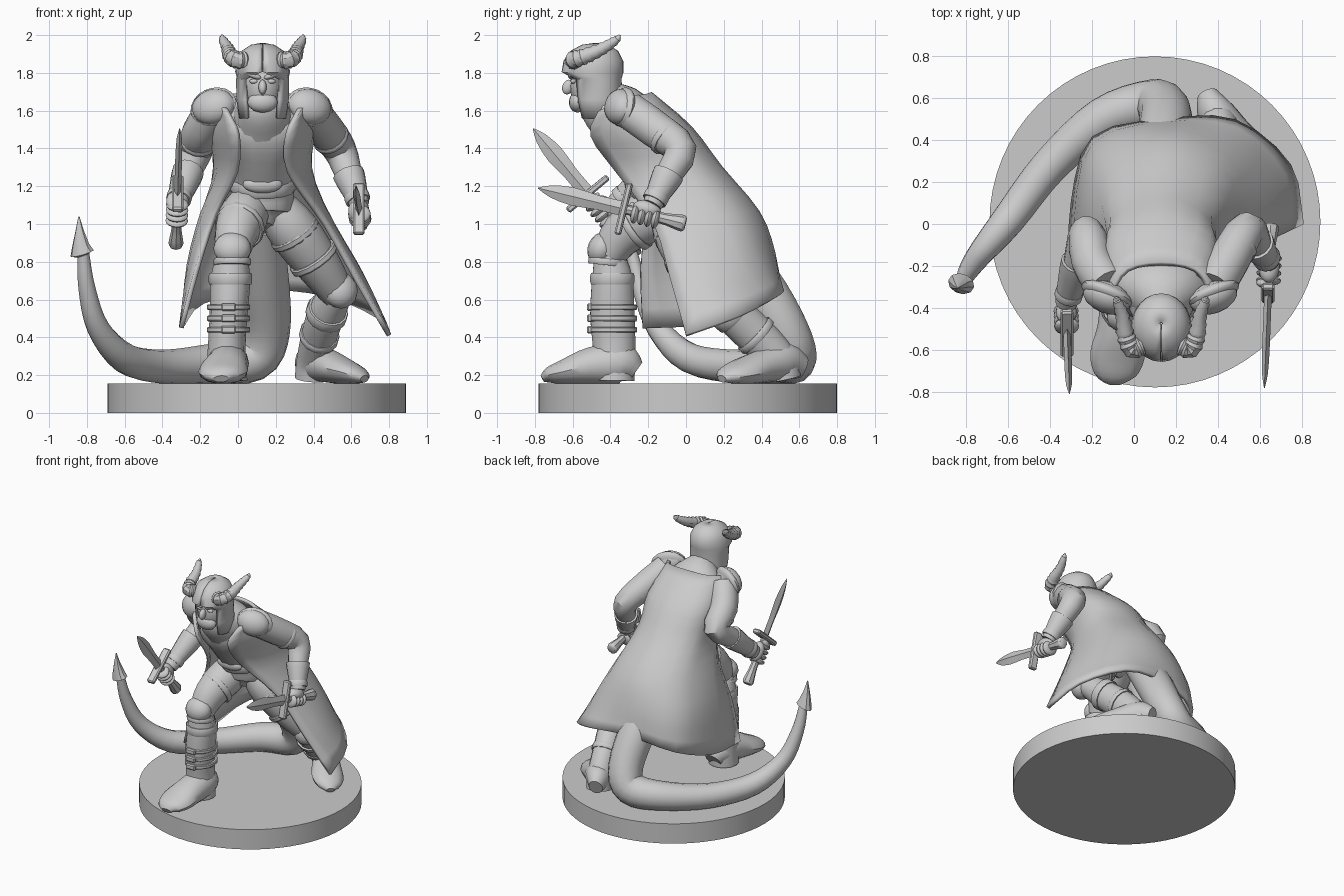
import bpy, bmesh
from math import sin, cos, pi, radians
from mathutils import Vector, Matrix, Euler


def finish(bm, name, sharp=0.6):
    bmesh.ops.recalc_face_normals(bm, faces=bm.faces[:])
    for f in bm.faces:
        f.smooth = True
    for e in bm.edges:
        if len(e.link_faces) == 2 and e.calc_face_angle(0) > sharp:
            e.smooth = False
    me = bpy.data.meshes.new(name)
    bm.to_mesh(me)
    bm.free()
    ob = bpy.data.objects.new(name, me)
    bpy.context.collection.objects.link(ob)
    return ob


def spline(p, n):
    p = [Vector(q) for q in p]
    e = [p[0] * 2 - p[1]] + p + [p[-1] * 2 - p[-2]]
    out = []
    for i in range(1, len(p)):
        a, b, c, d = e[i - 1:i + 3]
        for k in range(n):
            t = k / n
            out.append((b * 2 + (c - a) * t + (a * 2 - b * 5 + c * 4 - d) * t * t
                        + (b * 3 - c * 3 + d - a) * t ** 3) * 0.5)
    return out + [p[-1]]


def loft(name, pts, n=3, seg=14, floor=None, ridge=0):
    """Closed tube through (x, y, z, rx, ry) stations."""
    s = spline(pts, n)
    c = [Vector(q[:3]) for q in s]
    bm, rings, u = bmesh.new(), [], Vector((1, 0, 0))
    for i, q in enumerate(s):
        t = (c[min(i + 1, len(c) - 1)] - c[max(i - 1, 0)]).normalized()
        u = (u - t * u.dot(t)).normalized()
        v = t.cross(u)
        k = 1 + ridge * (i % 2)
        ring = []
        for j in range(seg):
            a = 2 * pi * j / seg
            w = c[i] + u * (q[3] * k * cos(a)) + v * (q[4] * k * sin(a))
            if floor is not None:
                w.z = max(w.z, floor)
            ring.append(bm.verts.new(w))
        rings.append(ring)
    for r0, r1 in zip(rings, rings[1:]):
        for j in range(seg):
            bm.faces.new((r0[j], r0[(j + 1) % seg], r1[(j + 1) % seg], r1[j]))
    bm.faces.new(rings[0])
    bm.faces.new(rings[-1])
    return finish(bm, name)


def sheet(name, rows, thick):
    bm = bmesh.new()
    g = [[bm.verts.new(p) for p in r] for r in rows]
    for a, b in zip(g, g[1:]):
        for j in range(len(a) - 1):
            bm.faces.new((a[j], a[j + 1], b[j + 1], b[j]))
    ob = finish(bm, name)
    m = ob.modifiers.new("thickness", 'SOLIDIFY')
    m.thickness, m.offset = thick, 0
    return ob


def place(loc, size, rot=(0, 0, 0)):
    r = Euler([radians(a) for a in rot]).to_matrix().to_4x4()
    return Matrix.Translation(loc) @ r @ Matrix.Diagonal((*size, 1))


def ball(name, loc, size, rot=(0, 0, 0)):
    bm = bmesh.new()
    bmesh.ops.create_uvsphere(bm, u_segments=16, v_segments=10, radius=1, matrix=place(loc, size, rot))
    return finish(bm, name)


def box(name, loc, size, rot=(0, 0, 0)):
    bm = bmesh.new()
    bmesh.ops.create_cube(bm, size=1, matrix=place(loc, size, rot))
    bmesh.ops.bevel(bm, geom=bm.edges[:], offset=min(size) * 0.25, segments=1, affect='EDGES')
    return finish(bm, name)


def band(name, loc, axis, rx, ry, h):
    a, c = Vector(axis).normalized() * h / 2, Vector(loc)
    return loft(name, [(*(c - a), rx * .96, ry * .96), (*(c - a * .6), rx, ry),
                       (*(c + a * .6), rx, ry), (*(c + a), rx * .96, ry * .96)], 1)


def dagger(side, tip, guard, pommel):
    """Dagger with the fist that grips it."""
    tip, guard, pommel = Vector(tip), Vector(guard), Vector(pommel)
    z = (tip - pommel).normalized()
    x = (Vector((1, 0, 0)) - z * z.x).normalized()
    m = Matrix.Translation(guard) @ Matrix((x, z.cross(x), z)).transposed().to_4x4()
    L, g = (tip - guard).length, (pommel - guard).length
    blade = loft(side + "_dagger_blade", [(0, 0, 0, .018, .04), (0, 0, L * .3, .018, .038),
                 (0, 0, L * .6, .018, .048), (0, 0, L * .85, .014, .032), (0, 0, L, .002, .003)], 2, 4)
    grip = loft(side + "_dagger_grip", [(0, 0, 0, .024, .026), (0, 0, -g * .6, .026, .03),
                (0, 0, -g * .75, .03, .035), (0, 0, -g * .95, .04, .045), (0, 0, -g, .03, .03)], 2, 8)
    parts = [blade, grip, box(side + "_dagger_guard", (0, 0, 0), (.06, .28, .035)),
             ball(side + "_palm", (0, .03, -.12), (.05, .045, .075)),
             ball(side + "_thumb", (-.03, 0, -.05), (.028, .05, .022), (20, 0, 0))]
    for i in range(4):
        parts.append(ball(side + "_finger", (0, -.012, -.065 - .037 * i), (.06, .052, .022)))
    for p in parts:
        p.data.transform(m)


# round base
bm = bmesh.new()
bmesh.ops.create_cone(bm, cap_ends=True, segments=64, radius1=.79, radius2=.79, depth=.155,
                      matrix=Matrix.Translation((.1, .01, .0775)))
finish(bm, "base")

# torso, belt and collar
loft("torso", [(.12, -.13, .98, .07, .08), (.12, -.1, 1.07, .17, .15), (.13, -.13, 1.2, .165, .15),
               (.13, -.22, 1.36, .18, .17), (.13, -.3, 1.5, .24, .18), (.13, -.34, 1.6, .2, .15),
               (.13, -.42, 1.68, .09, .09)])
band("belt", (.13, -.14, 1.21), (0, -.3, 1), .178, .162, .07)
ball("belt_buckle", (.13, -.29, 1.21), (.105, .035, .047))
loft("collar", [(.13, -.36, 1.56, .17, .17), (.13, -.43, 1.61, .14, .135), (.13, -.46, 1.66, .11, .11)])

# head, face and open helmet
ball("face", (.13, -.5, 1.73), (.105, .115, .15))
ball("mouth_cover", (.13, -.575, 1.645), (.08, .045, .055))
ball("nose", (.13, -.625, 1.725), (.022, .03, .04), (-20, 0, 0))
for s in (-1, 1):
    ball("eye", (.13 + s * .045, -.595, 1.755), (.024, .016, .013))
    ball("brow", (.13 + s * .045, -.605, 1.785), (.04, .02, .015), (0, -s * 20, 0))
helm = [(1.56, -.46, .115, .115, 42), (1.66, -.47, .13, .125, 40), (1.77, -.48, .131, .13, 42),
        (1.805, -.495, .136, .155, 1), (1.86, -.49, .13, .15, 1), (1.91, -.485, .105, .12, 1),
        (1.94, -.48, .06, .07, 1), (1.95, -.475, .005, .005, 1)]
rows = []
for z, cy, rx, ry, o in helm:
    angs = [radians(o + (360 - 2 * o) * i / 24) for i in range(25)]
    rows.append([(.13 + rx * sin(a), cy - ry * cos(a), z) for a in angs])
sheet("helmet", rows, .018)

# ridged horns, shoulder pads
for s, side in ((-1, "right"), (1, "left")):
    loft(side + "_horn", [(.13 + s * a, b, c, r, r) for a, b, c, r in (
        (.09, -.58, 1.865, .042), (.14, -.595, 1.87, .042), (.17, -.53, 1.89, .038),
        (.185, -.44, 1.93, .03), (.21, -.37, 1.975, .02), (.215, -.35, 2.0, .005))], 5, 10, ridge=.16)
    cx = .125 + s * .255
    ball(side + "_shoulder_pad", (cx, -.35, 1.62), (.12, .075, .095), (-15, s * 12, s * 20))
    ball(side + "_shoulder_pad_rim", (cx, -.335, 1.62), (.132, .045, .105), (-15, s * 12, s * 20))

# long open coat
half = [[(-.06, -.46, 1.6), (-.1, -.33, 1.66), (-.03, -.22, 1.68), (.13, -.19, 1.69)],
        [(0, -.5, 1.47), (-.13, -.3, 1.5), (-.1, -.06, 1.5), (.13, .02, 1.51)],
        [(-.01, -.36, 1.27), (-.1, -.2, 1.28), (-.1, .05, 1.3), (.13, .18, 1.3)]]
coat = [r + [(.26 - x, y, z) for x, y, z in r[2::-1]] for r in half] + [
    [(-.12, -.22, 1.05), (-.19, -.05, 1.05), (-.12, .26, 1.05), (.15, .38, 1.06),
     (.42, .26, 1.05), (.5, 0, 1.0), (.46, -.17, 1.0)],
    [(-.22, -.24, .75), (-.26, 0, .78), (-.18, .36, .82), (.16, .46, .85),
     (.5, .37, .8), (.66, .12, .72), (.63, -.08, .7)],
    [(-.3, -.23, .45), (-.29, .1, .47), (-.19, .41, .58), (.15, .49, .65),
     (.48, .49, .62), (.74, .28, .51), (.8, 0, .41)]]
cols = [spline(c, 3) for c in zip(*coat)]
sheet("coat", [spline(r, 3) for r in zip(*cols)], .025)

# arms with gauntlets and daggers
arms = {"right": ((-.12, -.3, 1.6), (-.2, -.18, 1.48), (-.225, -.05, 1.38), (-.27, -.2, 1.26), (-.325, -.38, 1.1)),
        "left": ((.38, -.3, 1.6), (.46, -.16, 1.5), (.54, -.03, 1.39), (.59, -.1, 1.25), (.645, -.18, 1.1))}
for side, p in arms.items():
    loft(side + "_arm", [(*q, r, r) for q, r in zip(p, (.1, .1, .088, .07, .05))])
    d, a, b = Vector(p[4]) - Vector(p[3]), Vector(p[3]), Vector(p[4])
    loft(side + "_gauntlet", [(*(a - d * .1), .085, .085), (*(a + d * .15), .08, .08), (*b, .052, .052)])
    band(side + "_wrist_strap", a + d * .75, d, .068, .068, .04)
    band(side + "_sleeve_edge", (Vector(p[1]) * .6 + Vector(p[2]) * .4), Vector(p[2]) - Vector(p[1]), .1, .1, .03)
dagger("right", (-.31, -.79, 1.52), (-.32, -.52, 1.16), (-.33, -.27, .9))
dagger("left", (.62, -.78, 1.2), (.64, -.33, 1.08), (.65, 0, 1.01))

# front leg
loft("front_thigh", [(.07, -.08, 1.1, .11, .12), (.03, -.2, 1.04, .13, .14), (-.01, -.33, .95, .115, .12),
                     (-.03, -.41, .84, .09, .09)])
loft("front_boot_shaft", [(-.03, -.41, .84, .08, .08), (-.04, -.39, .71, .105, .11), (-.05, -.39, .52, .1, .12),
                          (-.06, -.38, .34, .1, .115), (-.06, -.38, .17, .11, .11)])
loft("front_foot", [(-.05, -.265, .22, .06, .06), (-.05, -.34, .26, .105, .11), (-.06, -.5, .25, .115, .1),
                    (-.08, -.63, .22, .13, .07), (-.09, -.72, .2, .1, .045), (-.09, -.76, .18, .04, .02)], floor=.15)
ball("front_knee_pad", (-.03, -.445, .87), (.1, .075, .09), (-25, 0, 0))
band("front_knee_rim", (-.03, -.42, .8), (0, .1, 1), .1, .1, .035)
band("front_boot_cuff", (-.04, -.39, .71), (0, 0, 1), .115, .12, .06)
for z in (.44, .5, .56):
    band("front_shin_strap", (-.05, -.385, z), (0, 0, 1), .114, .13, .03)
    box("front_shin_buckle", (-.05, -.51, z), (.08, .03, .04))
band("front_thigh_strap", (.01, -.27, .99), (-.3, -.8, -.5), .135, .14, .04)

# rear leg
loft("rear_thigh", [(.19, -.06, 1.1, .11, .12), (.29, -.04, .97, .135, .14), (.42, .04, .79, .12, .125),
                    (.53, .12, .63, .09, .09)])
loft("rear_boot_shaft", [(.53, .12, .64, .08, .08), (.47, .24, .53, .1, .105), (.43, .37, .41, .095, .11),
                         (.4, .49, .28, .09, .1), (.39, .52, .18, .09, .09)], floor=.15)
loft("rear_foot", [(.35, .62, .24, .05, .06), (.39, .53, .27, .09, .1), (.47, .42, .25, .1, .09),
                   (.56, .31, .22, .115, .07), (.63, .23, .2, .09, .045), (.67, .19, .18, .03, .02)], floor=.15)
ball("rear_knee_pad", (.54, .08, .65), (.095, .08, .1), (-25, 0, 20))
band("rear_boot_cuff", (.47, .24, .53), (-.3, .8, -.7), .112, .118, .06)
band("rear_ankle_strap", (.43, .37, .41), (-.2, .75, -.7), .107, .12, .04)
for c in ((.3, -.03, .95), (.4, .025, .82)):
    band("rear_thigh_strap", c, (.55, .3, -.8), .142, .146, .04)

# tail with barbed tip
loft("tail", [(*p, r, r) for p, r in (
    ((.13, .15, 1.0), .1), ((.14, .37, .7), .13), ((.15, .53, .43), .125), ((.08, .57, .285), .12),
    ((-.15, .5, .26), .105), ((-.4, .28, .245), .09), ((-.6, .02, .29), .08), ((-.74, -.15, .45), .06),
    ((-.8, -.24, .66), .045), ((-.82, -.29, .86), .03))], 4, floor=.15)
loft("tail_tip", [(-.815, -.28, .835, .02, .02), (-.825, -.285, .845, .066, .05), (-.832, -.29, .89, .046, .04),
                  (-.838, -.3, .96, .024, .022), (-.842, -.305, 1.04, .003, .003)], 1, 10)
